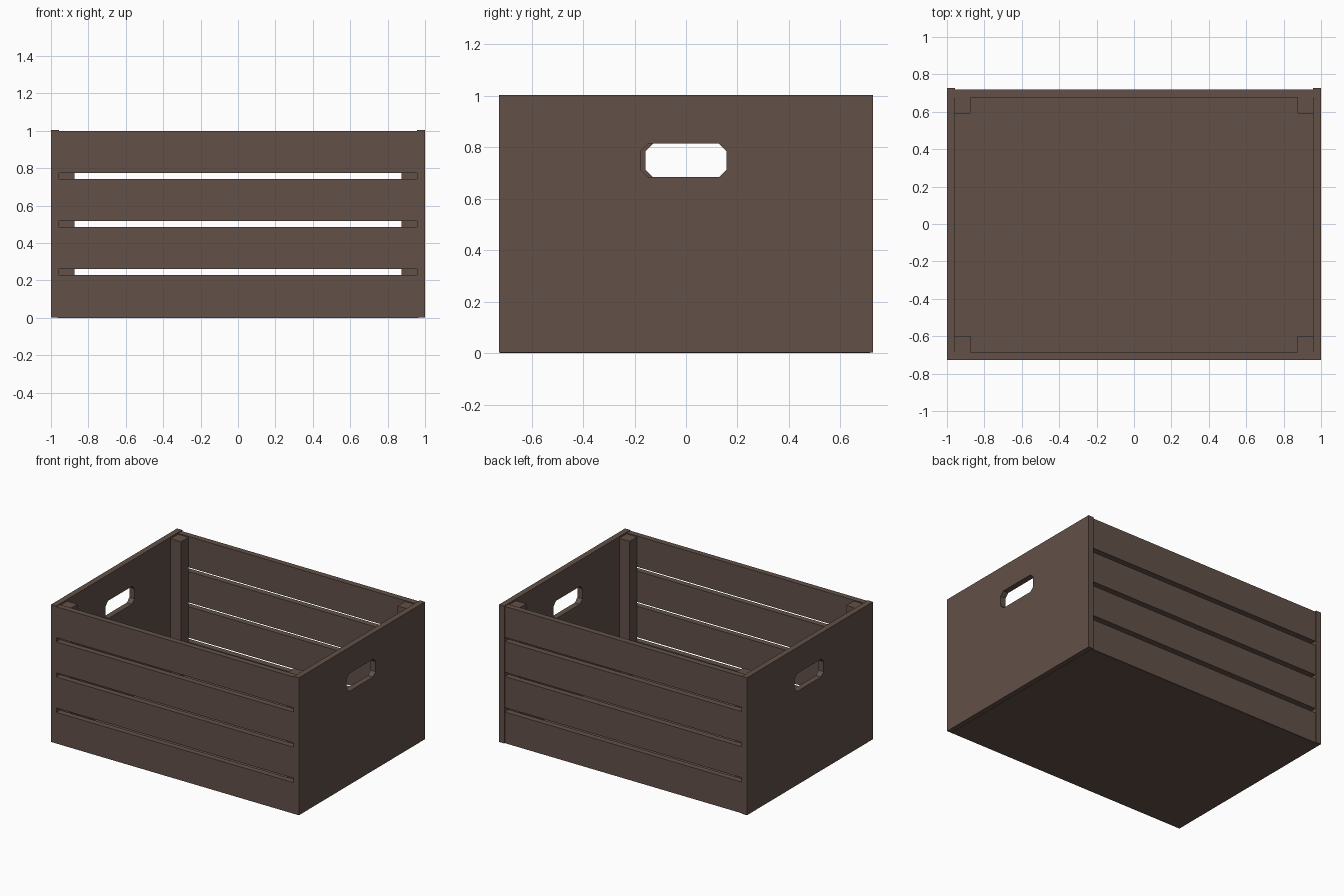
import bpy
import bmesh
from mathutils import Vector

default = bpy.data.objects.get("Cube")
if default:
    bpy.data.objects.remove(default, do_unlink=True)

# One stained wood colour for the whole crate
wood = bpy.data.materials.new("dark_brown_wood")
wood.use_nodes = True
colour = (0.122, 0.081, 0.064, 1)
wood.diffuse_color = colour
wood.node_tree.nodes["Principled BSDF"].inputs["Base Color"].default_value = colour

HALF_X, HALF_Y, HEIGHT = 1.0, 0.726, 1.004
INNER_X, FRONT_Y, BACK_Y = 0.958, -0.684, 0.676
BASE = 0.002


def finish(name, bm):
    bmesh.ops.recalc_face_normals(bm, faces=bm.faces)
    mesh = bpy.data.meshes.new(name)
    bm.to_mesh(mesh)
    bm.free()
    mesh.materials.append(wood)
    obj = bpy.data.objects.new(name, mesh)
    bpy.context.collection.objects.link(obj)
    return obj


def board(name, low, high):
    """Box between two opposite corners."""
    low, high = Vector(low), Vector(high)
    bm = bmesh.new()
    bmesh.ops.create_cube(bm, size=1)
    bmesh.ops.scale(bm, vec=high - low, verts=bm.verts)
    bmesh.ops.translate(bm, vec=(low + high) / 2, verts=bm.verts)
    return finish(name, bm)


def chamfered(y0, y1, z0, z1, c):
    return [(y0 + c, z0), (y1 - c, z0), (y1, z0 + c), (y1, z1 - c),
            (y1 - c, z1), (y0 + c, z1), (y0, z1 - c), (y0, z0 + c)]


def end_panel(name, side):
    """Solid end with a hand hole, extruded from an outline with a hole."""
    outline = [(-HALF_Y, BASE), (HALF_Y, BASE), (HALF_Y, HEIGHT), (-HALF_Y, HEIGHT)]
    hole = [(side * y, z) for y, z in chamfered(-0.176, 0.157, 0.684, 0.814, 0.028)]
    bm = bmesh.new()
    for loop in (outline, hole):
        verts = [bm.verts.new((side * INNER_X, y, z)) for y, z in loop]
        for a, b in zip(verts, verts[1:] + verts[:1]):
            bm.edges.new((a, b))
    bmesh.ops.triangle_fill(bm, edges=bm.edges[:], use_beauty=True)
    result = bmesh.ops.extrude_face_region(bm, geom=bm.faces[:])
    moved = [g for g in result["geom"] if isinstance(g, bmesh.types.BMVert)]
    bmesh.ops.translate(bm, vec=(side * (HALF_X - INNER_X), 0, 0), verts=moved)
    return finish(name, bm)


# End panels
end_panel("left_end_panel", 1)
end_panel("right_end_panel", -1)

# Slats: front ones flush with the ends, back ones slightly recessed
slat_heights = [(BASE, 0.229), (0.261, 0.487), (0.518, 0.743), (0.774, 0.999)]
for i, (z0, z1) in enumerate(slat_heights, 1):
    board(f"front_slat_{i}", (-INNER_X, -HALF_Y, z0), (INNER_X, FRONT_Y, z1))
    board(f"back_slat_{i}", (-INNER_X, BACK_Y, z0), (INNER_X, 0.719, z1))

# Corner posts
POST, POST_TOP = 0.084, 0.992
for x_name, sx in (("left", 1), ("right", -1)):
    xs = sorted((sx * INNER_X, sx * (INNER_X - POST)))
    for y_name, y0 in (("front", FRONT_Y), ("back", BACK_Y - POST)):
        board(f"{y_name}_{x_name}_post", (xs[0], y0, BASE), (xs[1], y0 + POST, POST_TOP))

# Thin floor sheet under the boards
board("floor", (-0.965, -0.723, 0), (0.965, 0.716, 0.004))
